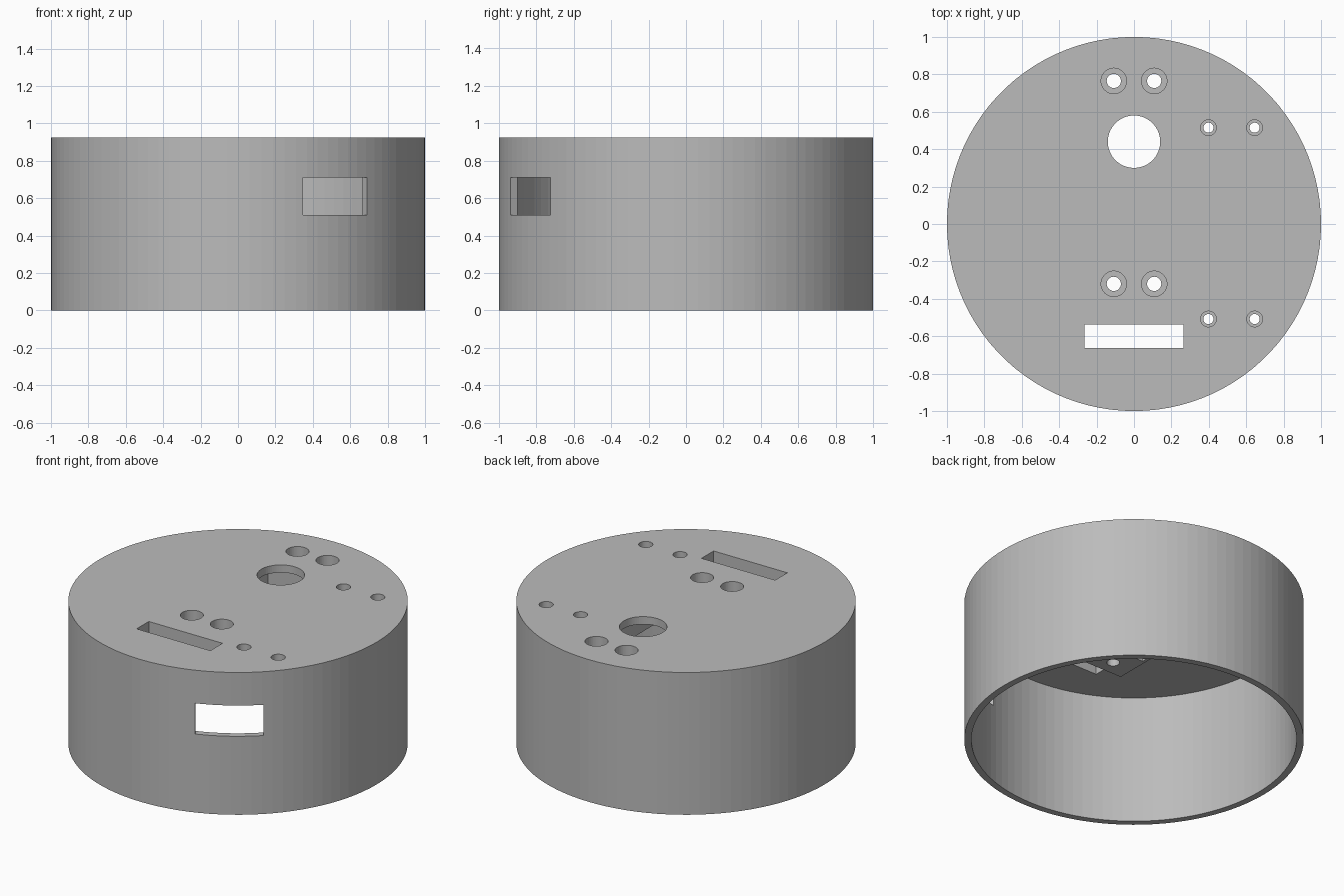
import bpy
import math

default_cube = bpy.data.objects.get("Cube")
if default_cube:
    bpy.data.objects.remove(default_cube, do_unlink=True)

HEIGHT = 0.925
CEILING = 0.838
BLOCK_BOTTOM = 0.707
SERVO_Y = 0.22

grey = bpy.data.materials.new("plain_grey")
grey.use_nodes = True
colour = (0.5, 0.5, 0.5, 1)
grey.diffuse_color = colour
grey.node_tree.nodes["Principled BSDF"].inputs["Base Color"].default_value = colour


def cylinder(name, x, y, radius, bottom, top, sides=48):
    bpy.ops.mesh.primitive_cylinder_add(
        vertices=sides, radius=radius, depth=top - bottom,
        location=(x, y, (bottom + top) / 2))
    ob = bpy.context.object
    ob.name = name
    ob.data.materials.append(grey)
    return ob


def box(name, x, y, width, length, bottom, top, turn=0):
    bpy.ops.mesh.primitive_cube_add(
        size=1, location=(x, y, (bottom + top) / 2), rotation=(0, 0, turn))
    ob = bpy.context.object
    ob.name = name
    ob.scale = (width, length, top - bottom)
    ob.data.materials.append(grey)
    return ob


def combine(target, tool, operation="DIFFERENCE"):
    tool.hide_render = True
    mod = target.modifiers.new(tool.name, "BOOLEAN")
    mod.operation = operation
    mod.solver = "EXACT"
    mod.object = tool
    bpy.context.view_layer.objects.active = target
    bpy.ops.object.modifier_apply(modifier=mod.name)
    bpy.data.objects.remove(tool, do_unlink=True)


def screw_hole(target, x, y, head, shaft, floor):
    # Wide head recess above a narrow through hole
    combine(target, cylinder("head_recess", x, y, head, floor, 1))
    combine(target, cylinder("shaft_hole", x, y, shaft, 0.6, 1, 32))


# Round housing, open underneath
housing = cylinder("round_housing", 0, 0, 1, 0, HEIGHT, 100)
combine(housing, cylinder("cavity", 0, 0, 0.958, -0.1, CEILING, 100))

# Mounting block under the lid, with a pocket for the motor body
combine(housing, box("mounting_block", 0, SERVO_Y, 0.5, 1.28, BLOCK_BOTTOM, 0.88), "UNION")
combine(housing, box("motor_pocket", 0, SERVO_Y, 0.46, 0.83, 0.6, 0.875))

# Shaft hole and cable slot through the lid
combine(housing, cylinder("shaft_opening", 0, 0.44, 0.14, 0.8, 1, 64))
combine(housing, box("cable_slot", 0, -0.6, 0.53, 0.125, 0.6, 1))

# Motor screws and the smaller board screws
for x in (-0.108, 0.108):
    for y in (-0.32, 0.765):
        screw_hole(housing, x, y, 0.068, 0.038, 0.78)
for x in (0.398, 0.645):
    for y in (-0.508, 0.515):
        screw_hole(housing, x, y, 0.042, 0.027, 0.87)

# Window in the front left of the wall
turn = math.radians(32)
combine(housing, box("wall_window", 0.95 * math.sin(turn), -0.95 * math.cos(turn),
                     0.402, 0.4, 0.51, 0.71, turn))
